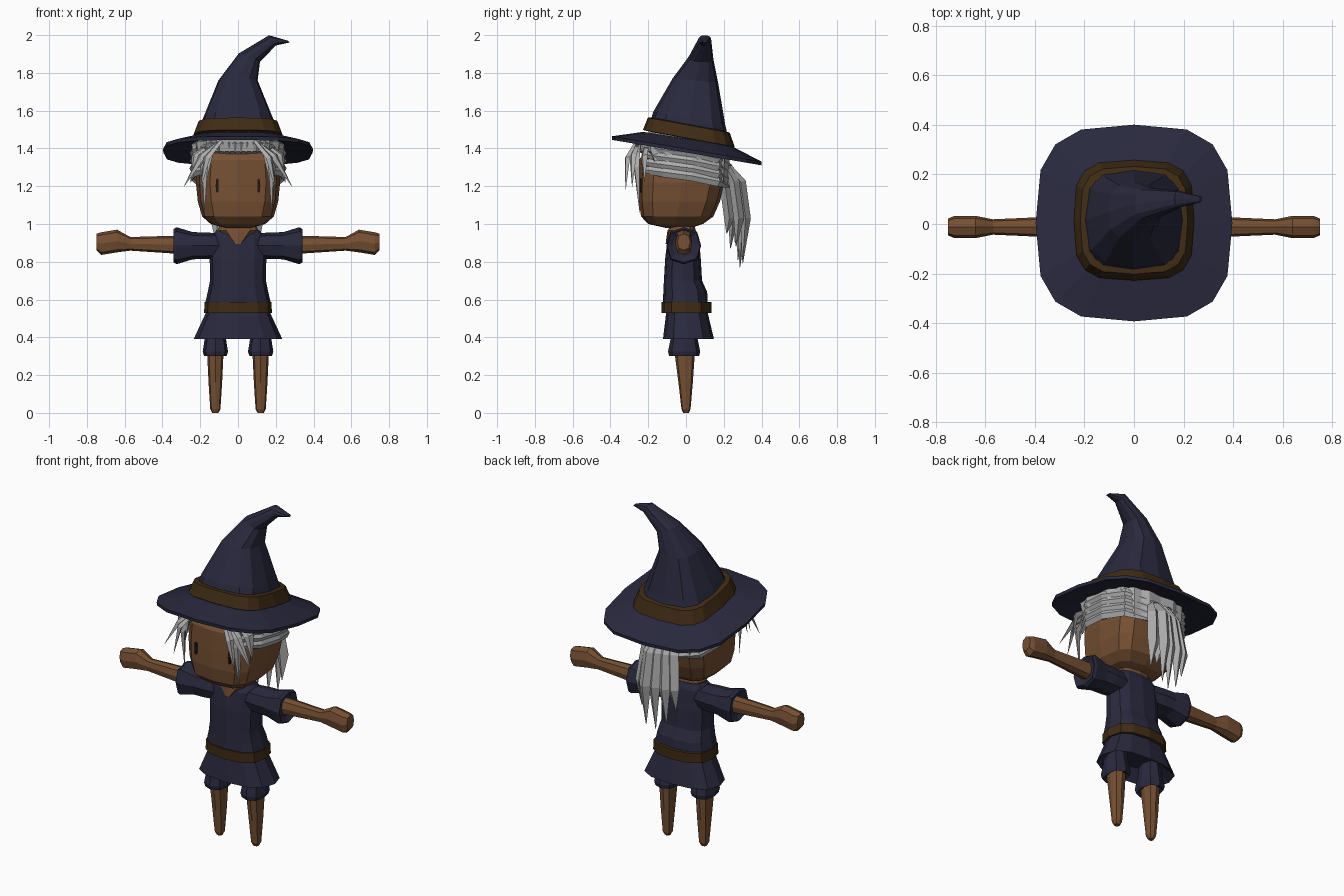
import bpy
import bmesh
from math import cos, sin, pi, copysign
from mathutils import Vector

default_cube = bpy.data.objects.get("Cube")
if default_cube:
    bpy.data.objects.remove(default_cube, do_unlink=True)


def material(name, color):
    mat = bpy.data.materials.new(name)
    mat.use_nodes = True
    mat.diffuse_color = (*color, 1)
    bsdf = next(n for n in mat.node_tree.nodes if n.type == "BSDF_PRINCIPLED")
    bsdf.inputs["Base Color"].default_value = (*color, 1)
    bsdf.inputs["Roughness"].default_value = 0.9
    return mat


navy = material("navy cloth", (0.022, 0.022, 0.048))
skin = material("brown skin", (0.18, 0.08, 0.033))
leather = material("dark leather", (0.05, 0.024, 0.007))
silver = material("silver hair", (0.42, 0.42, 0.42))
dark = material("dark eye", (0.015, 0.008, 0.004))
SIDES = (("left", 1), ("right", -1))


def loft(name, groups, mat, closed=False):
    """Skin one or more lists of equal-sized rings into a flat-shaded object."""
    bm = bmesh.new()
    for rings in groups:
        loops = [[bm.verts.new(p) for p in ring] for ring in rings]
        pairs = list(zip(loops, loops[1:]))
        if closed:
            pairs.append((loops[-1], loops[0]))
        for a, b in pairs:
            for i in range(len(a)):
                j = (i + 1) % len(a)
                bm.faces.new((a[i], a[j], b[j], b[i]))
        if not closed:
            bm.faces.new(loops[0])
            bm.faces.new(loops[-1])
    bmesh.ops.recalc_face_normals(bm, faces=bm.faces)
    mesh = bpy.data.meshes.new(name)
    bm.to_mesh(mesh)
    bm.free()
    mesh.materials.append(mat)
    obj = bpy.data.objects.new(name, mesh)
    bpy.context.collection.objects.link(obj)
    return obj


def oval(ru, rv, n=12, e=2.6):
    """Rounded-square outline as (u, v) pairs."""
    power = lambda t, r: copysign(abs(t) ** (2 / e), t) * r
    return [(power(cos(2 * pi * i / n), ru), power(sin(2 * pi * i / n), rv)) for i in range(n)]


def flat(c, rx, ry, n=12, e=2.6, sx=0, sy=0):
    """Ring around z, sheared by the slopes sx and sy."""
    return [Vector((c[0] + u, c[1] + v, c[2] + sx * u + sy * v)) for u, v in oval(rx, ry, n, e)]


def layers(rows, e=2.6, n=12, x=0):
    """Rings from rows of height, half width, front and back."""
    return [flat((x, (f + b) / 2, z), rx, (b - f) / 2, n, e) for z, rx, f, b in rows]


def along_x(rows, side):
    """Rings around x from rows of x, height, half depth and half height."""
    return [[Vector((side * x, -0.012 + u, z + v)) for u, v in oval(ry, rz, 8)]
            for x, z, ry, rz in rows]


def strand(path, width, thick, across):
    """Tapered diamond-section lock of hair."""
    path = [Vector(p) for p in path]
    rings = []
    for i, p in enumerate(path):
        tangent = (path[min(i + 1, len(path) - 1)] - path[max(i - 1, 0)]).normalized()
        w = Vector(across)
        w = (w - tangent * w.dot(tangent)).normalized()
        t = tangent.cross(w)
        k = 0.05 if i == len(path) - 1 else (0.6 if i == 0 else 1)
        rings.append([p + w * width * k, p + t * thick * k, p - w * width * k, p - t * thick * k])
    return rings


# Hat: drooping brim, leather band, bent cone
brim = lambda r, z, slope: flat((0, 0.004, z), r, r, 16, 3.1, sy=slope)
loft("hat_brim", [[brim(0.22, 1.42, -0.155), brim(0.395, 1.378, -0.17),
                   brim(0.397, 1.397, -0.17), brim(0.23, 1.452, -0.155)]], navy)
band = lambda r, z: flat((0, 0.015, z), r, r, 16, 3.5, sy=-0.185)
loft("hat_band", [[band(0.2, 1.45), band(0.243, 1.453), band(0.217, 1.523), band(0.19, 1.528)]],
     leather, closed=True)
loft("hat_cone", [[
    flat((0, 0.015, 1.47), 0.215, 0.215, e=3.2, sy=-0.19),
    flat((0, 0.018, 1.56), 0.185, 0.19, e=3, sy=-0.19),
    flat((0, 0.05, 1.76), 0.104, 0.12, sy=-0.1),
    flat((0.06, 0.08, 1.88), 0.056, 0.065, sx=-0.4, sy=-0.1),
    flat((0.182, 0.1, 1.972), 0.018, 0.034, sx=-1.5),
    flat((0.268, 0.1, 1.966), 0.005, 0.012, sx=-1)]], navy)

# Head and eyes
loft("head", [layers([
    (0.98, 0.07, -0.11, 0.03), (1.0, 0.145, -0.2, 0.09), (1.04, 0.19, -0.238, 0.145),
    (1.12, 0.213, -0.25, 0.18), (1.22, 0.223, -0.25, 0.207), (1.34, 0.213, -0.247, 0.205),
    (1.42, 0.17, -0.2, 0.17)], e=3.4)], skin)
for label, s in SIDES:
    plate = [[Vector((s * (0.11 + u), y, 1.203 + v)) for u, v in oval(0.008, 0.037, 8, 5)]
             for y in (-0.234, -0.2425)]
    loft(label + "_eye", [plate], dark)

# Hair cap: high over the forehead, low over the sides and back
outline = oval(0.232, 0.238, 32, 3)
cap = []
for scale, level in ((1, None), (1.04, 1.41), (0.85, 1.44), (0.4, 1.48)):
    ring = []
    for i, (u, v) in enumerate(outline):
        k = scale * (1.03 if i % 2 else 0.98)
        low = 1.385 if v < -0.16 else 1.25 - 0.2 * v
        ring.append(Vector((u * k, -0.02 + v * k, low if level is None else level - 0.15 * v)))
    cap.append(ring)
loft("hair_cap", [cap], silver)

# Locks swept round the head to the ponytail
swept = []
for _, s in SIDES:
    for i in range(4):
        z = 1.4 - 0.04 * i
        swept.append(strand([(s * 0.17, -0.23, z + 0.01), (s * 0.232, -0.12, z - 0.005),
                             (s * 0.243, 0.03, z - 0.025), (s * 0.205, 0.17, z - 0.055),
                             (s * 0.03, 0.245, z - 0.09)], 0.027, 0.014, (0, 0, 1)))
loft("swept_hair", swept, silver)

# Locks framing the face
fringe = []
for _, s in SIDES:
    for path, width in (
            (((0.09, -0.25, 1.44), (0.19, -0.28, 1.36), (0.285, -0.285, 1.2)), 0.026),
            (((0.12, -0.25, 1.43), (0.18, -0.262, 1.3), (0.178, -0.245, 1.06)), 0.024),
            (((0.09, -0.26, 1.44), (0.165, -0.31, 1.35), (0.2, -0.32, 1.18)), 0.022),
            (((0.15, -0.21, 1.42), (0.225, -0.22, 1.36), (0.25, -0.22, 1.22)), 0.028),
            (((0.1, -0.24, 1.43), (0.145, -0.265, 1.38), (0.165, -0.26, 1.24)), 0.02)):
        fringe.append(strand([(s * x, y, z) for x, y, z in path], width, 0.014, (0.8, 0.6 * s, 0)))
    for i in range(5):
        x = s * (0.015 + 0.028 * i)
        fringe.append(strand([(x * 1.1, -0.2, 1.45), (x * 1.15, -0.262, 1.425),
                              (x, -0.25, 1.37)], 0.015, 0.012, (1, 0, 0)))
loft("front_hair", fringe, silver)

# Ponytail
tail = []
for x, y, z in ((0, 0.285, 0.77), (-0.06, 0.275, 0.81), (0.05, 0.3, 0.79), (0.1, 0.265, 0.88),
                (-0.11, 0.26, 0.9), (0.02, 0.215, 0.95), (-0.04, 0.235, 0.87)):
    tail.append(strand([(x * 0.5, 0.2, 1.33), (x * 0.8, y - 0.01, 1.22),
                        (x, y + 0.015, 1.03), (x * 1.05, y, z)], 0.038, 0.028, (1, 0, 0)))
loft("ponytail", tail, silver)

# Tunic with a hollow skirt, neck showing at the collar, belt
loft("tunic", [layers([
    (0.46, 0.13, -0.08, 0.08), (0.39, 0.235, -0.122, 0.148), (0.53, 0.17, -0.105, 0.115),
    (0.59, 0.172, -0.122, 0.115), (0.64, 0.16, -0.12, 0.112), (0.7, 0.148, -0.117, 0.085),
    (0.82, 0.15, -0.11, 0.078), (0.93, 0.145, -0.097, 0.068), (0.965, 0.115, -0.075, 0.052)])], navy)
loft("neck", [layers([
    (0.895, 0.025, -0.108, 0.02), (0.966, 0.108, -0.098, 0.05), (1.01, 0.085, -0.065, 0.045)])], skin)
loft("belt", [layers([
    (0.53, 0.15, -0.1, 0.1), (0.53, 0.18, -0.13, 0.134),
    (0.588, 0.176, -0.13, 0.134), (0.588, 0.15, -0.1, 0.1)])], leather, closed=True)

# Limbs
for label, s in SIDES:
    loft(label + "_sleeve", [along_x([
        (0.08, 0.885, 0.07, 0.065), (0.17, 0.885, 0.08, 0.07), (0.24, 0.885, 0.082, 0.072),
        (0.325, 0.885, 0.092, 0.098), (0.342, 0.885, 0.088, 0.088),
        (0.325, 0.885, 0.06, 0.06)], s)], navy)
    loft(label + "_arm", [along_x([
        (0.3, 0.89, 0.043, 0.049), (0.57, 0.895, 0.031, 0.036), (0.64, 0.91, 0.045, 0.06),
        (0.725, 0.896, 0.045, 0.06), (0.75, 0.905, 0.034, 0.043)], s)], skin)
    loft(label + "_short_leg", [layers([
        (0.47, 0.05, -0.07, 0.05), (0.4, 0.055, -0.08, 0.06), (0.325, 0.067, -0.095, 0.075),
        (0.302, 0.06, -0.09, 0.07), (0.315, 0.04, -0.06, 0.05)], n=8, x=s * 0.12)], navy)
    loft(label + "_leg", [layers([
        (0.33, 0.044, -0.062, 0.048), (0.16, 0.036, -0.04, 0.036),
        (0.02, 0.027, -0.024, 0.024), (0, 0.016, -0.015, 0.015)], n=8, x=s * 0.12)], skin)
